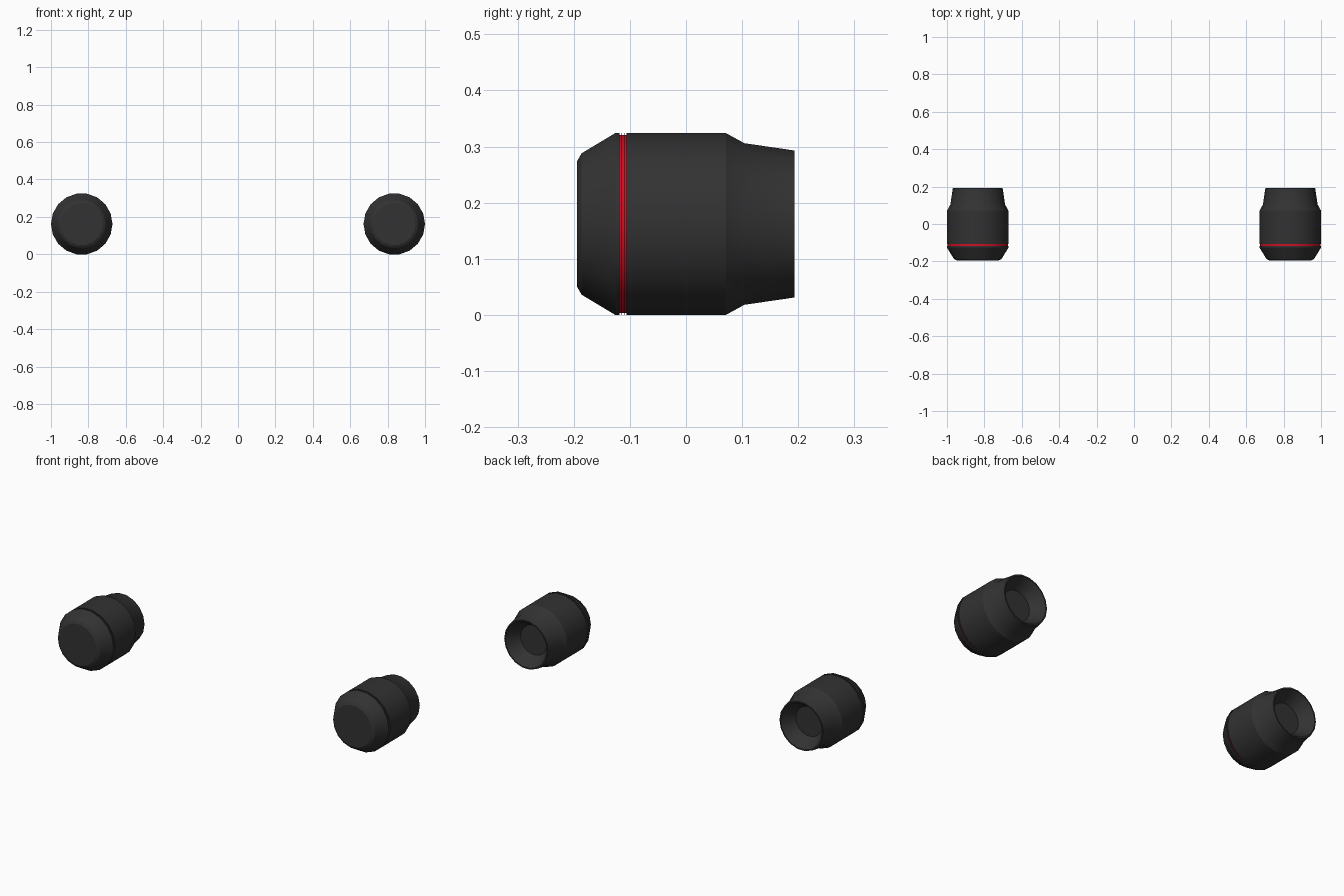
import bpy, bmesh, math

if "Cube" in bpy.data.objects:
    bpy.data.objects.remove(bpy.data.objects["Cube"])

SIDES = 18
CX, CZ = 0.8355, 0.162
FLAT = math.cos(math.pi / SIDES)   # profile radii are measured to the flats


def material(name, rgb):
    m = bpy.data.materials.new(name)
    m.diffuse_color = (*rgb, 1)
    m.use_nodes = True
    m.node_tree.nodes["Principled BSDF"].inputs["Base Color"].default_value = m.diffuse_color
    return m


dark = material("dark_grey", (0.032, 0.032, 0.032))
red = material("stripe_red", (0.62, 0.005, 0.018))

# Side profile as (y, radius, is the band after this point red)
profile = [(-0.194, 0.112, 0), (-0.186, 0.126, 0), (-0.126, 0.162, 0)]
# Three fine grooves with red floors
for y in (-0.1185, -0.1140, -0.1095):
    profile += [(y, 0.162, 0), (y, 0.159, 1), (y + 0.0035, 0.159, 0), (y + 0.0035, 0.162, 0)]
# Rear shoulder, nozzle, rim and hollow inside
profile += [(0.071, 0.162, 0), (0.104, 0.144, 0), (0.193, 0.131, 0),
            (0.193, 0.124, 0), (0.125, 0.080, 0)]


def build_pod(name, cx):
    bm = bmesh.new()
    rings = []
    for y, r, _ in profile:
        r /= FLAT
        rings.append([bm.verts.new((cx + r * math.cos(2 * math.pi * i / SIDES), y,
                                    CZ + r * math.sin(2 * math.pi * i / SIDES)))
                      for i in range(SIDES)])
    for k in range(len(rings) - 1):
        a, b = rings[k], rings[k + 1]
        for i in range(SIDES):
            j = (i + 1) % SIDES
            bm.faces.new((a[i], a[j], b[j], b[i])).material_index = profile[k][2]
    bm.faces.new(rings[0])     # front cap
    bm.faces.new(rings[-1])    # disc inside the nozzle
    bmesh.ops.recalc_face_normals(bm, faces=bm.faces[:])
    me = bpy.data.meshes.new(name)
    bm.to_mesh(me)
    bm.free()
    me.materials.append(dark)
    me.materials.append(red)
    ob = bpy.data.objects.new(name, me)
    bpy.context.collection.objects.link(ob)
    bpy.ops.object.select_all(action='DESELECT')
    ob.select_set(True)
    bpy.context.view_layer.objects.active = ob
    bpy.ops.object.shade_smooth_by_angle(angle=math.radians(25))


build_pod("right_pod", CX)
build_pod("left_pod", -CX)
